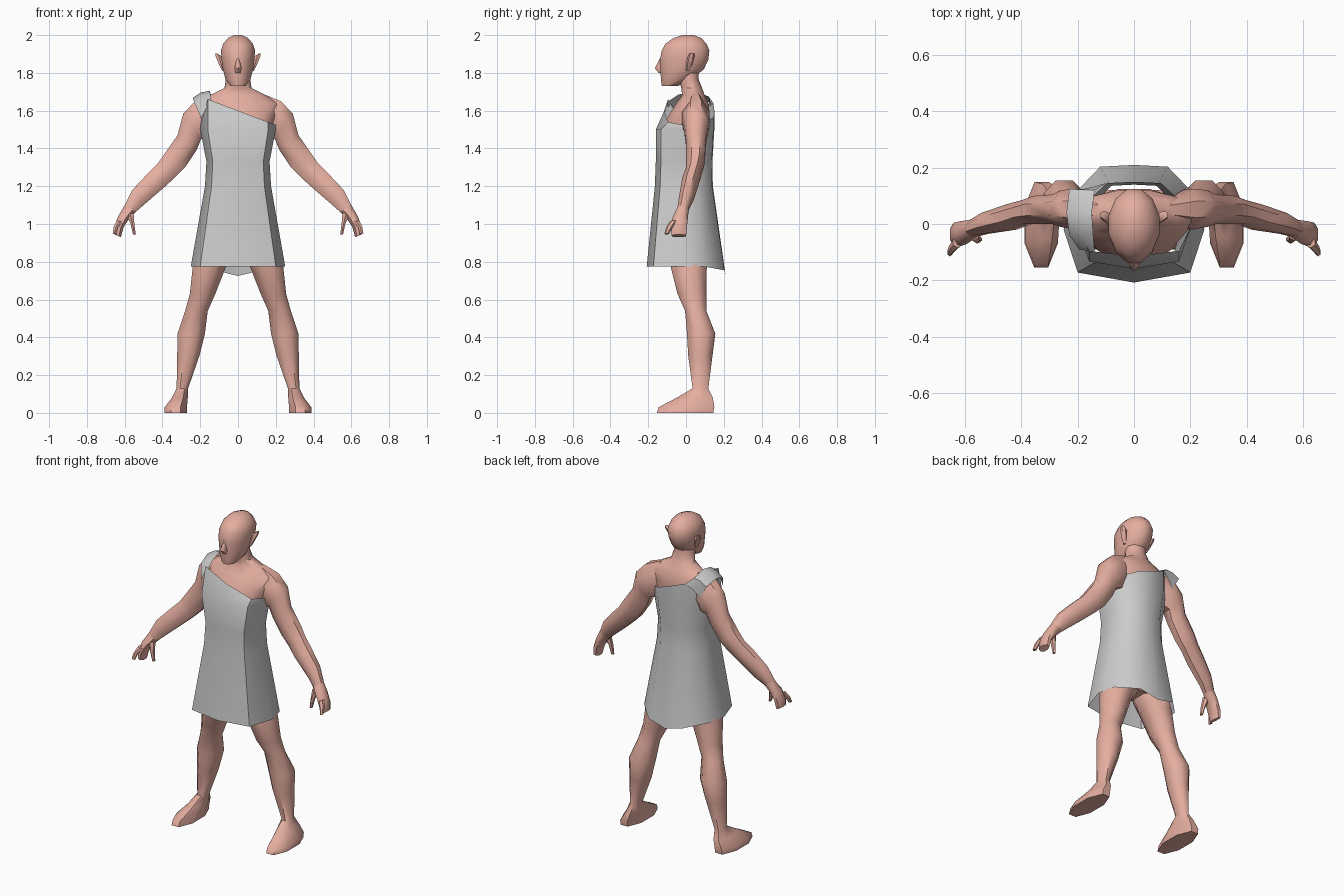
import bpy, bmesh, math

skin = bpy.data.materials.new("skin")
skin.diffuse_color = (0.78, 0.42, 0.35, 1)


def finish(name, bm, mat=None, mirror=False, angle=50):
    bmesh.ops.recalc_face_normals(bm, faces=bm.faces)
    me = bpy.data.meshes.new(name)
    bm.to_mesh(me)
    bm.free()
    ob = bpy.data.objects.new(name, me)
    bpy.context.collection.objects.link(ob)
    if mat:
        me.materials.append(mat)
    if mirror:
        ob.modifiers.new("mirror", 'MIRROR')
    bpy.ops.object.select_all(action='DESELECT')
    ob.select_set(True)
    bpy.context.view_layer.objects.active = ob
    bpy.ops.object.shade_smooth_by_angle(angle=math.radians(angle))
    return ob


def skin_rings(bm, rings, closed=True):
    """Join equal-length vertex rows with quads."""
    n = len(rings[0])
    for r, s in zip(rings, rings[1:]):
        for i in range(n if closed else n - 1):
            j = (i + 1) % n
            bm.faces.new((r[i], r[j], s[j], s[i]))


def loft(name, sections, n=8, mirror=False):
    """Each section: outer point (x0, z0), inner point (x1, z1), front y, back y."""
    bm = bmesh.new()
    rings = []
    k = 1 / math.cos(math.pi / n) if n % 4 == 0 else 1
    for x0, z0, x1, z1, yf, yb in sections:
        ring = []
        for i in range(n):
            t = 2 * math.pi * (i + 0.5) / n
            c, s = k * math.cos(t) / 2, k * math.sin(t) / 2
            ring.append(bm.verts.new(((x0 + x1) / 2 + (x0 - x1) * c,
                                      (yf + yb) / 2 + (yb - yf) * s,
                                      (z0 + z1) / 2 + (z0 - z1) * c)))
        rings.append(ring)
    skin_rings(bm, rings)
    bm.faces.new(rings[0])
    bm.faces.new(rings[-1])
    return finish(name, bm, skin, mirror)


def stack(name, rows):
    """Centred loft of level sections: z, half width, front y, back y."""
    return loft(name, [(r, z, -r, z, f, b) for z, r, f, b in rows], 12)


# Torso and neck
stack("torso", [(0.84, .08, -.05, .08), (0.95, .155, -.09, .12), (1.2, .135, -.11, .11),
                (1.35, .145, -.125, .12), (1.5, .175, -.13, .125), (1.58, .20, -.09, .125),
                (1.64, .205, -.05, .12), (1.68, .15, -.02, .10), (1.72, .072, -.025, .085),
                (1.77, .064, -.04, .065), (1.82, .06, -.04, .07)])

# Head, nose and ears
stack("head", [(1.73, .04, -.128, -.045), (1.765, .066, -.133, .03), (1.82, .08, -.135, .095),
               (1.87, .087, -.138, .118), (1.92, .09, -.128, .124), (1.955, .078, -.108, .108),
               (1.985, .052, -.065, .08), (2.0, .02, -.02, .04)])
stack("nose", [(1.875, .007, -.14, -.11), (1.825, .018, -.165, -.11), (1.80, .014, -.145, -.11)])
loft("ear", [(.085, 1.81, .07, 1.81, 0, .02), (.105, 1.85, .075, 1.85, 0, .035),
             (.122, 1.89, .08, 1.885, .01, .045), (.12, 1.905, .105, 1.90, .02, .045)], 6, True)

# Arms
loft("arm", [(.13, 1.69, .12, 1.48, .01, .09), (.227, 1.65, .16, 1.46, -.02, .125),
             (.29, 1.585, .195, 1.45, -.01, .12), (.32, 1.47, .22, 1.39, 0, .105),
             (.39, 1.37, .28, 1.30, 0, .10), (.425, 1.32, .335, 1.245, 0, .085),
             (.48, 1.265, .39, 1.195, -.02, .07), (.56, 1.18, .50, 1.10, -.035, .04),
             (.60, 1.10, .54, 1.065, -.045, .015)], 8, True)

# Hands: palm with fingers, forefinger and thumb
loft("hand", [(.60, 1.10, .54, 1.065, -.045, .015), (.635, 1.04, .575, 1.03, -.07, .01),
              (.655, .985, .605, .985, -.08, .005), (.655, .945, .62, .93, -.075, 0)], 8, True)
loft("forefinger", [(.645, 1.02, .61, 1.01, -.085, -.045), (.66, .985, .635, .98, -.105, -.07),
                    (.665, .95, .645, .945, -.115, -.09)], 6, True)
loft("thumb", [(.595, 1.05, .55, 1.06, -.06, -.02), (.57, 1.0, .547, 1.0, -.07, -.035),
               (.557, .945, .54, .945, -.065, -.045)], 6, True)

# Legs running down into the feet
loft("leg", [(.17, 1.0, .02, 1.0, -.08, .12), (.205, .86, .01, .86, -.09, .12),
             (.24, .77, .065, .77, -.08, .11), (.255, .63, .12, .63, -.045, .108),
             (.28, .54, .16, .54, -.005, .108), (.32, .42, .175, .42, .005, .155),
             (.322, .30, .205, .30, .012, .14), (.325, .13, .264, .13, .035, .118),
             (.35, .08, .266, .08, -.05, .142), (.388, .03, .27, .03, -.145, .15),
             (.39, 0, .27, 0, -.155, .145)], 8, True)

# Tunic: ten columns around, slanted neckline, dipping back hem
cols = [(0, -1), (.8, -.83), (1, -.1), (.9, .45), (.48, .97), (0, 1),
        (-.48, .97), (-.9, .45), (-1, -.1), (-.8, -.83)]
dip = {4: .755, 5: .725, 6: .755}
bm = bmesh.new()
rings = []
for z, rx, yf, yb in [(.775, .25, .208, .21), (1.2, .175, .165, .142), (1.33, .167, .16, .14),
                      (1.5, .20, .16, .15), (None, .20, .115, .15)]:
    ring = []
    for i, (cx, cy) in enumerate(cols):
        h = z
        if z is None:
            h = {8: 1.52, 7: 1.60}.get(i, 1.6 - 0.38 * cx * rx)
        elif z == .775:
            h = dip.get(i, z)
        ring.append(bm.verts.new((cx * rx, cy * (yf if cy < 0 else yb), h)))
    rings.append(ring)
skin_rings(bm, rings)
finish("tunic", bm)

# Shoulder strap
bm = bmesh.new()
inner = [(-.14, -.10, 1.645), (-.145, -.04, 1.685), (-.15, .04, 1.705), (-.14, .12, 1.675), (-.096, .147, 1.636)]
outer = [(-.195, -.09, 1.56), (-.23, -.04, 1.64), (-.24, .04, 1.668), (-.23, .125, 1.645), (-.185, .12, 1.56)]
mid = [((a[0] + b[0]) / 2, (a[1] + b[1]) / 2, (a[2] + b[2]) / 2 + .01) for a, b in zip(inner, outer)]
skin_rings(bm, [[bm.verts.new(p) for p in row] for row in (inner, mid, outer)], closed=False)
finish("shoulder_strap", bm)
